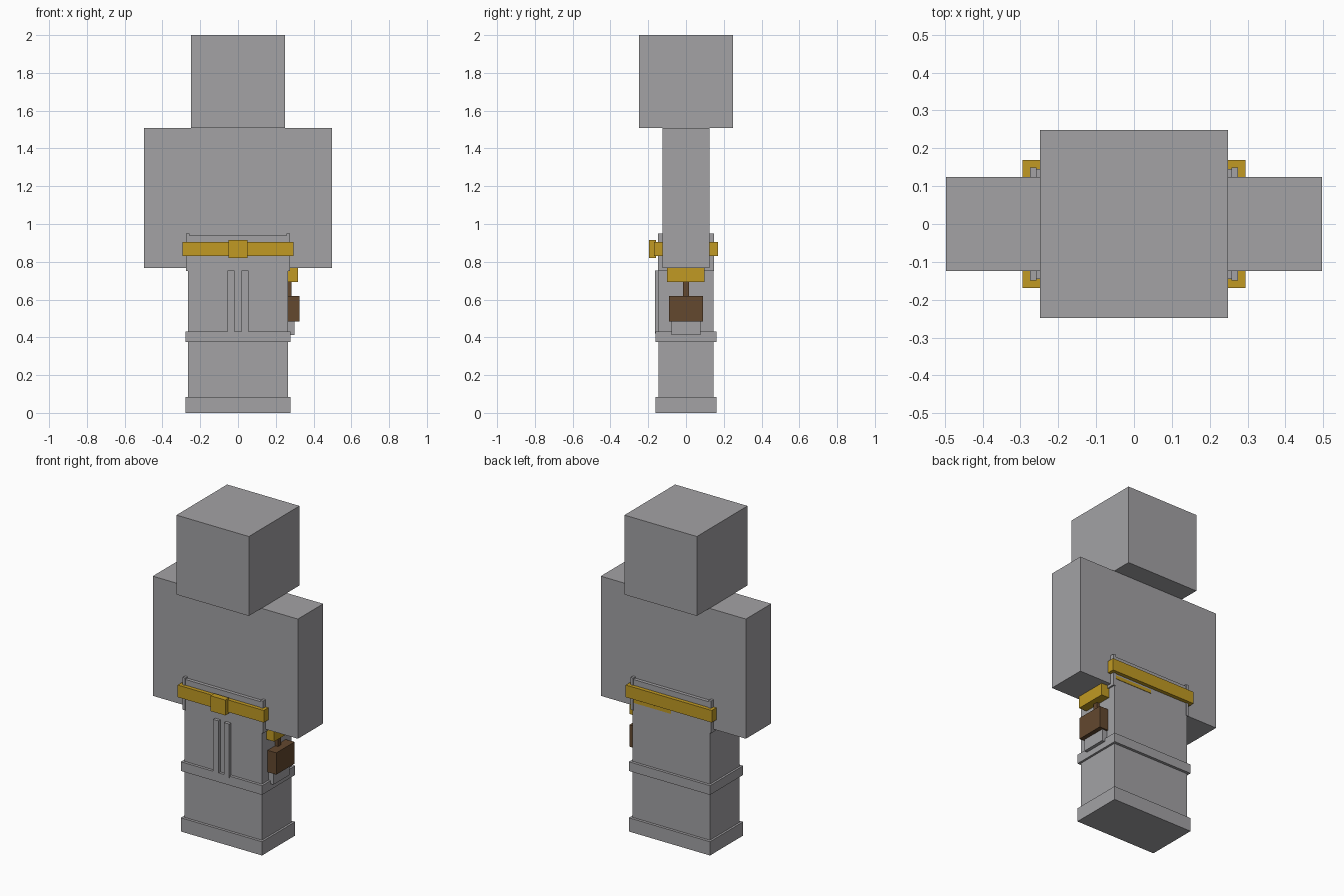
import bpy
import bmesh

if "Cube" in bpy.data.objects:
    bpy.data.objects.remove(bpy.data.objects["Cube"])


def material(name, color):
    m = bpy.data.materials.new(name)
    m.diffuse_color = (*color, 1)
    m.use_nodes = True
    m.node_tree.nodes["Principled BSDF"].inputs["Base Color"].default_value = m.diffuse_color
    return m


grey = material("stone_grey", (0.366, 0.361, 0.376))
gold = material("gold", (0.533, 0.323, 0.017))
brown = material("leather_brown", (0.125, 0.065, 0.028))


def box(name, x, y, z, mat):
    """Box spanning the given (low, high) range on each axis."""
    bm = bmesh.new()
    bmesh.ops.create_cube(bm, size=1)
    for v in bm.verts:
        v.co = [(r[0] + r[1]) / 2 + c * (r[1] - r[0]) for c, r in zip(v.co, (x, y, z))]
    mesh = bpy.data.meshes.new(name)
    bm.to_mesh(mesh)
    bm.free()
    mesh.materials.append(mat)
    ob = bpy.data.objects.new(name, mesh)
    bpy.context.collection.objects.link(ob)
    return ob


def sym(a):
    return (-a, a)


# Head and torso with arms
box("head", sym(0.248), sym(0.248), (1.508, 2.0), grey)
box("torso", sym(0.497), sym(0.124), (0.767, 1.508), grey)

# Skirt, waist side plates and hem bands
box("skirt", sym(0.265), sym(0.145), (0.0, 0.94), grey)
for side, name in ((-1, "left"), (1, "right")):
    x = sorted((side * 0.258, side * 0.275))
    box(f"waist_plate_{name}", x, sym(0.149), (0.75, 0.95), grey)
for name, z in (("base_band", (0.0, 0.085)), ("knee_band", (0.375, 0.432))):
    box(name, sym(0.278), sym(0.162), z, grey)

# Twin front tabs hanging below the belt
for side, name in ((-1, "left"), (1, "right")):
    x = sorted((side * 0.019, side * 0.055))
    box(f"front_tab_{name}", x, (-0.165, -0.14), (0.42, 0.755), grey)

# Belt, buckle and rear trim
box("belt", sym(0.295), sym(0.169), (0.83, 0.905), gold)
box("buckle", sym(0.051), (-0.197, -0.16), (0.82, 0.915), gold)
box("rear_trim", (0.0, 0.257), (0.142, 0.148), (0.797, 0.818), gold)

# Holster on the right hip
box("holster_mount", (0.255, 0.318), (-0.1, 0.097), (0.692, 0.769), gold)
box("holster_strap", (0.255, 0.284), sym(0.015), (0.61, 0.70), brown)
box("holster_pouch", (0.255, 0.325), sym(0.089), (0.485, 0.62), brown)
box("holster_tip", (0.255, 0.298), sym(0.078), (0.412, 0.49), grey)
